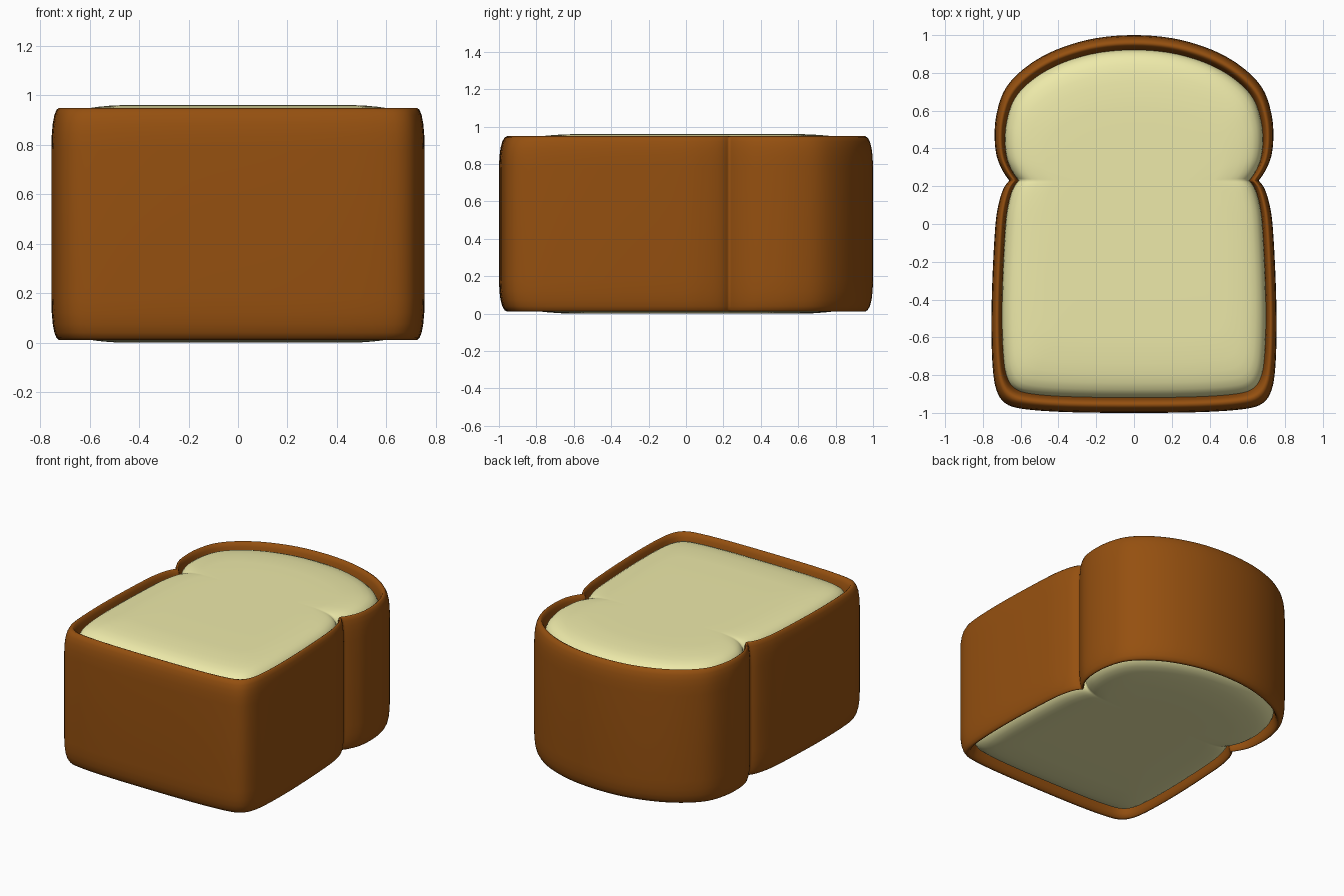
import bpy, bmesh
from mathutils import Vector

if "Cube" in bpy.data.objects:
    bpy.data.objects.remove(bpy.data.objects["Cube"])

MID = 0.48       # mid-height of the slice
NOTCH_Y = 0.23   # outline is inset towards this height

# Right half of the outline, split at the sharp side notch
LOWER = [(0, -1.0), (0.35, -0.996), (0.58, -0.98), (0.68, -0.95), (0.728, -0.88),
         (0.748, -0.76), (0.755, -0.55), (0.75, -0.3), (0.735, -0.02),
         (0.718, 0.1), (0.692, 0.185), (0.66, 0.23)]
UPPER = [(0.66, 0.23), (0.697, 0.285), (0.727, 0.36), (0.738, 0.46), (0.73, 0.57),
         (0.695, 0.69), (0.63, 0.78), (0.52, 0.867), (0.38, 0.935), (0.2, 0.984), (0, 1.0)]


def spline(pts, start, end, steps=4):
    """Catmull-Rom curve through pts, with given neighbours past the ends."""
    p = [Vector(q) for q in [start] + pts + [end]]
    out = []
    for i in range(1, len(p) - 2):
        a, b, c, d = p[i - 1:i + 3]
        for k in range(steps):
            t = k / steps
            out.append(0.5 * (2 * b + (c - a) * t + (2 * a - 5 * b + 4 * c - d) * t * t
                              + (3 * b - a - 3 * c + d) * t ** 3))
    return out


half = spline(LOWER, (-0.35, -0.996), (0.63, 0.26)) + spline(UPPER, (0.63, 0.2), (-0.2, 0.984))
half.append(Vector((0, 1.0)))
outline = half + [Vector((-p.x, p.y)) for p in reversed(half[1:-1])]


def ring(t, z):
    """Outline inset by t crust thicknesses at height z."""
    sx = max(0, 1 - 0.074 * t)
    up = max(0, 1 - 0.1 * t)
    low = max(0, 1 - 0.065 * t)
    if t > 5:   # blend to an even inset near the middle
        f = (t - 5) / 8
        sx, up, low = 0.63 * (1 - f), 0.5 * (1 - f), 0.675 * (1 - f)
    return [(p.x * sx, NOTCH_Y + (p.y - NOTCH_Y) * (up if p.y > NOTCH_Y else low), z)
            for p in outline]


def loft(name, profile, color, cap):
    """Loft the profile (inset, height), mirrored about mid-height."""
    full = [(t, 2 * MID - z) for t, z in reversed(profile)] + profile
    bm = bmesh.new()
    rings = [[bm.verts.new(v) for v in ring(t, z)] for t, z in full]
    n = len(outline)
    for a, b in zip(rings, rings[1:]):
        for i in range(n):
            j = (i + 1) % n
            bm.faces.new((a[i], a[j], b[j], b[i]))
    if cap:
        bm.faces.new(list(reversed(rings[0])))
        bm.faces.new(rings[-1])
    for f in bm.faces:
        f.smooth = True
    me = bpy.data.meshes.new(name)
    bm.to_mesh(me)
    bm.free()
    ob = bpy.data.objects.new(name, me)
    bpy.context.collection.objects.link(ob)
    mat = bpy.data.materials.new(name)
    mat.diffuse_color = color
    mat.use_nodes = True
    mat.node_tree.nodes["Principled BSDF"].inputs["Base Color"].default_value = mat.diffuse_color
    me.materials.append(mat)
    return ob


# Crust: outer wall with a rounded rim rolling inwards
loft("crust", [(0, 0.78), (0.03, 0.84), (0.1, 0.885), (0.22, 0.92), (0.37, 0.941),
               (0.54, 0.949), (0.7, 0.943), (0.85, 0.92), (0.96, 0.885), (1.03, 0.85),
               (1.15, 0.80)], (0.30, 0.08, 0.005, 1), False)

# Crumb: soft pillow sitting inside the crust
loft("crumb", [(0.97, 0.80), (1.0, 0.85), (1.08, 0.878), (1.25, 0.902), (1.55, 0.922),
               (2.0, 0.937), (2.6, 0.947), (3.3, 0.953), (4.2, 0.958), (5.0, 0.96),
               (8.0, 0.96), (11.0, 0.96), (12.6, 0.96)], (0.85, 0.82, 0.40, 1), True)
